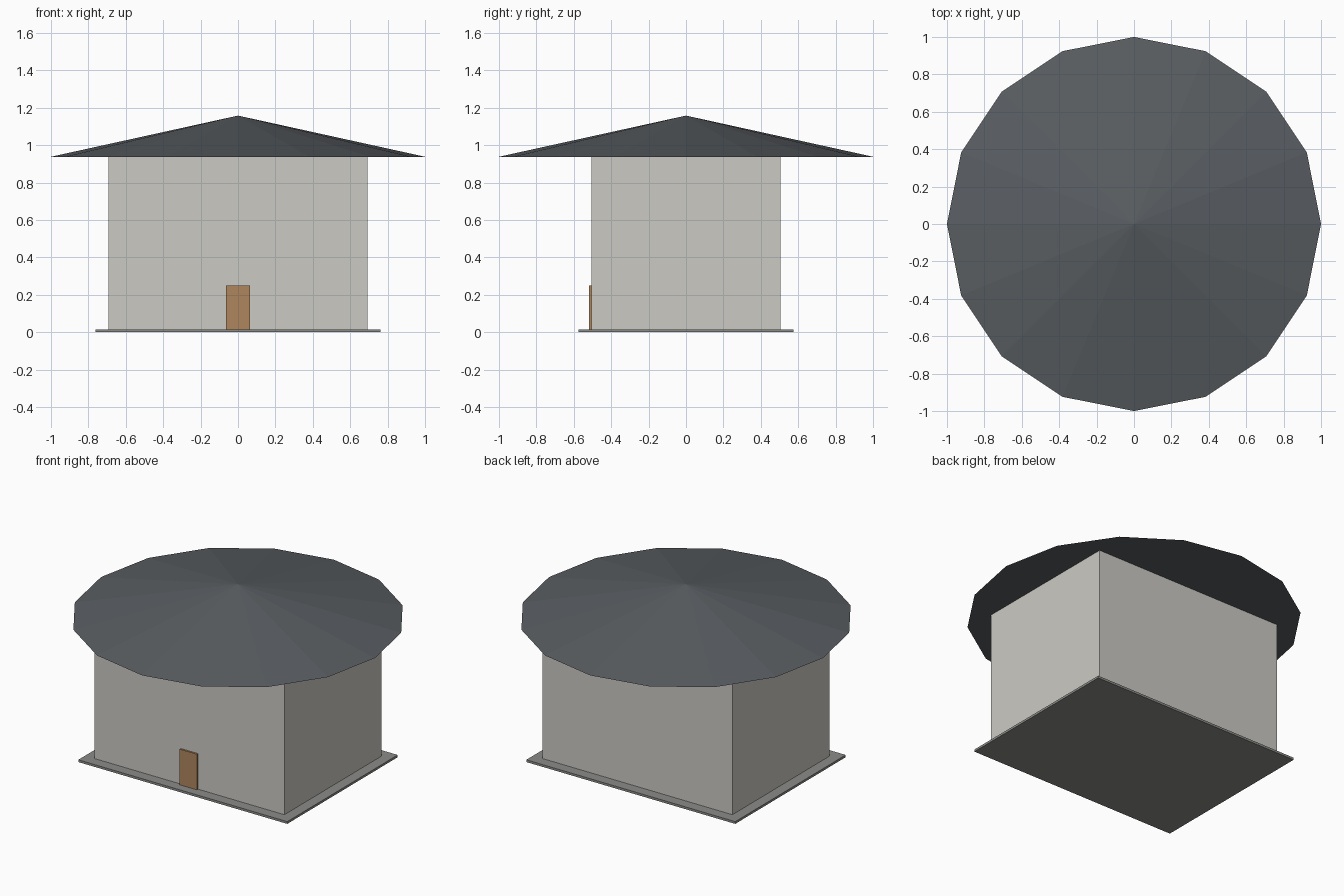
import bpy

if "Cube" in bpy.data.objects:
    bpy.data.objects.remove(bpy.data.objects["Cube"])


def paint(obj, name, rgb):
    mat = bpy.data.materials.new(name)
    mat.diffuse_color = (*rgb, 1)
    mat.use_nodes = True
    mat.node_tree.nodes["Principled BSDF"].inputs["Base Color"].default_value = mat.diffuse_color
    obj.data.materials.append(mat)


def box(name, x, y, z, rgb):
    """Box from (min, max) ranges on each axis."""
    bpy.ops.mesh.primitive_cube_add(size=1, location=[sum(r) / 2 for r in (x, y, z)])
    obj = bpy.context.object
    obj.name = name
    obj.scale = [r[1] - r[0] for r in (x, y, z)]
    bpy.ops.object.transform_apply(location=False, rotation=False, scale=True)
    paint(obj, name + "_colour", rgb)
    return obj


BASE_TOP, EAVES, PEAK = 0.015, 0.938, 1.158

# Ground slab and walls
box("foundation", (-0.763, 0.763), (-0.576, 0.576), (0, BASE_TOP), (0.26, 0.26, 0.25))
box("walls", (-0.693, 0.693), (-0.506, 0.506), (BASE_TOP, EAVES), (0.60, 0.59, 0.55))

# Door on the front wall
box("door", (-0.063, 0.063), (-0.518, -0.506), (BASE_TOP, 0.25), (0.42, 0.24, 0.11))

# Low sixteen-sided conical roof
bpy.ops.mesh.primitive_cone_add(vertices=16, radius1=1, radius2=0, depth=PEAK - EAVES,
                                location=(0, 0, (EAVES + PEAK) / 2))
roof = bpy.context.object
roof.name = "roof"
paint(roof, "roof_colour", (0.10, 0.11, 0.12))
